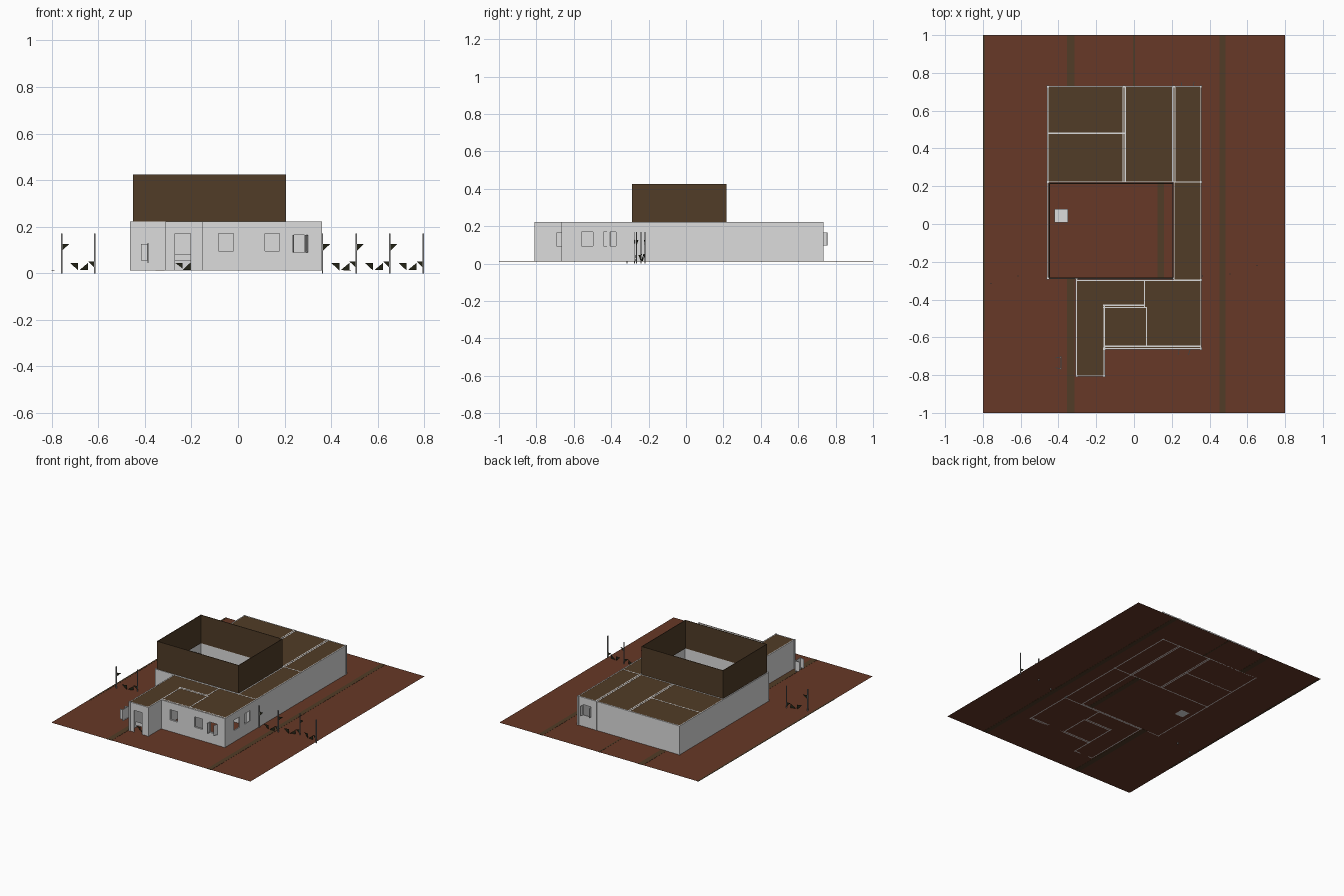
import bpy, bmesh, math
from mathutils import Matrix, Vector

if "Cube" in bpy.data.objects:
    bpy.data.objects.remove(bpy.data.objects["Cube"])

G, TOP, T = 0.012, 0.222, 0.007      # ground level, wall top, wall thickness


def material(name, rgb):
    m = bpy.data.materials.new(name)
    m.diffuse_color = (*rgb, 1)
    m.use_nodes = True
    m.node_tree.nodes["Principled BSDF"].inputs["Base Color"].default_value = m.diffuse_color
    return m


EARTH = material("red_earth", (0.135, 0.040, 0.020))
BROWN = material("dark_brown", (0.082, 0.045, 0.020))
WHITE = material("pale_plaster", (0.72, 0.72, 0.72))
BLACK = material("dark_scrap", (0.018, 0.018, 0.008))
STEEL = material("grey_post", (0.30, 0.30, 0.30))


def make(name, bm, mat):
    me = bpy.data.meshes.new(name)
    bm.to_mesh(me)
    bm.free()
    me.materials.append(mat)
    ob = bpy.data.objects.new(name, me)
    bpy.context.collection.objects.link(ob)
    return ob


def add_box(bm, x0, x1, y0, y1, z0, z1):
    m = Matrix.Translation(((x0 + x1) / 2, (y0 + y1) / 2, (z0 + z1) / 2))
    m = m @ Matrix.Diagonal((x1 - x0, y1 - y0, z1 - z0, 1))
    bmesh.ops.create_cube(bm, size=1, matrix=m)


def box(name, mat, *dims):
    bm = bmesh.new()
    add_box(bm, *dims)
    return make(name, bm, mat)


def wall(name, axis, at, a, b, holes=()):
    """Straight wall along an axis; holes are (start, end, bottom, top)."""
    bm = bmesh.new()

    def piece(u0, u1, z0, z1):
        if u1 - u0 < 1e-4 or z1 - z0 < 1e-4:
            return
        if axis == 'x':
            add_box(bm, u0, u1, at - T / 2, at + T / 2, z0, z1)
        else:
            add_box(bm, at - T / 2, at + T / 2, u0, u1, z0, z1)
    u = a
    for h0, h1, z0, z1 in sorted(holes):
        piece(u, h0, G, TOP)
        piece(h0, h1, G, z0)
        piece(h0, h1, z1, TOP)
        u = h1
    piece(u, b, G, TOP)
    return make(name, bm, WHITE)


def leaf(name, x, y, angle, w, z0, z1):
    """Thin framed window leaf hinged at x, y."""
    bm = bmesh.new()
    e = 0.006
    add_box(bm, 0, e, -.002, .002, z0, z1)
    add_box(bm, w - e, w, -.002, .002, z0, z1)
    add_box(bm, e, w - e, -.002, .002, z0, z0 + e)
    add_box(bm, e, w - e, -.002, .002, z1 - e, z1)
    add_box(bm, e, w - e, -.001, .001, z0 + e, z1 - e)
    bm.transform(Matrix.Translation((x, y, 0)) @ Matrix.Rotation(math.radians(angle), 4, 'Z'))
    return make(name, bm, WHITE)


# ground sheet with worn brown strips
bm = bmesh.new()
bm.faces.new([bm.verts.new(p) for p in ((-.8, -1, G), (.8, -1, G), (.8, 1, G), (-.8, 1, G))])
make("ground_sheet", bm, EARTH)
for i, (x0, x1, y0, y1) in enumerate([(-.355, -.315, -1, -.285), (-.355, -.315, .73, 1),
                                      (.452, .485, -1, 1), (-.8, -.788, -.57, 1),
                                      (-.004, .006, .73, 1), (.125, .16, -.285, .22)]):
    box(f"ground_strip_{i}", BROWN, x0, x1, y0, y1, G - .001, G + .001)

# outer walls
WZ = (.095, .17)
wall("back_wall", 'x', .728, -.46, .357, [(.25, .315, *WZ)])
wall("left_wall", 'y', -.457, -.29, .728)
wall("right_wall", 'y', .355, -.66, .728, [(-.56, -.497, *WZ), (-.44, -.375, *WZ)])
wall("front_wall", 'x', -.660, -.155, .357,
     [(-.083, -.02, *WZ), (.115, .178, *WZ), (.235, .30, .09, .165)])
wall("courtyard_front_wall", 'x', -.288, -.46, .21)
wall("entry_front_wall", 'x', -.805, -.308, -.152, [(-.27, -.205, G, .17)])
wall("entry_left_wall", 'y', -.305, -.805, -.295)
wall("entry_right_wall", 'y', -.157, -.805, -.43)

# inner walls
wall("front_room_inner_lining", 'x', -.648, -.155, .355,
     [(-.083, -.02, *WZ), (.115, .178, *WZ), (.235, .30, .09, .165)])
wall("corridor_front_wall", 'x', -.298, -.305, .355)
wall("passage_wall_outer", 'x', -.430, -.165, .055)
wall("passage_wall_inner", 'x', -.442, -.165, .065)
wall("passage_end_wall", 'y', .056, -.44, -.298)
wall("front_room_divider", 'y', .066, -.645, -.44)
wall("corridor_left_wall", 'y', .212, -.298, .22)
wall("courtyard_back_wall", 'x', .222, -.46, .355)
wall("back_room_divider_x", 'x', .48, -.457, -.05)
for i, x in enumerate((-.058, -.046, .205, .217)):
    wall(f"back_room_divider_{i}", 'y', x, .222, .728)

# slim posts at the wall joints
bm = bmesh.new()
for x, y in [(-.457, .728), (.355, .728), (-.457, .222), (.355, .222), (-.457, -.288),
             (.355, -.296), (.355, -.66), (-.157, -.66), (-.305, -.805), (-.157, -.805),
             (-.305, -.296), (-.052, .728), (.211, .728)]:
    add_box(bm, x - .006, x + .006, y - .006, y + .006, G, TOP + .001)
make("joint_posts", bm, WHITE)

# flat roofs just under the wall tops
RZ = (TOP - .002, TOP - .0008)
for name, dims in {"back_roof": (-.455, .353, .222, .726),
                   "corridor_roof": (.212, .353, -.298, .222),
                   "front_roof": (-.157, .353, -.658, -.298),
                   "entry_roof": (-.303, -.157, -.803, -.298)}.items():
    box(name, BROWN, *dims, *RZ)

# open brown parapet above the courtyard
bm = bmesh.new()
X0, X1, Y0, Y1, Z0, Z1, t = -.45, .207, -.288, .217, TOP - .002, .425, .004
for d in ((X0, X1, Y0, Y0 + t), (X0, X1, Y1 - t, Y1),
          (X0, X0 + t, Y0 + t, Y1 - t), (X1 - t, X1, Y0 + t, Y1 - t)):
    add_box(bm, *d, Z0, Z1)
make("courtyard_parapet", bm, BROWN)
box("courtyard_pillar", WHITE, -.42, -.35, .008, .08, G, TOP)

# open window leaves
leaf("front_leaf_left", .238, -.664, -95, .026, .09, .165)
leaf("front_leaf_right", .298, -.664, -110, .03, .09, .165)
leaf("back_leaf_left", .252, .732, 95, .02, .097, .167)
leaf("back_leaf_right", .313, .732, 75, .024, .097, .167)
leaf("side_leaf", .35, -.405, -95, .035, *WZ)

# loose window frame standing beside the entry
leaf("loose_frame_a", -.387, -.768, 90, .066, .045, .13)
leaf("loose_frame_b", -.387, -.768, 165, .03, .055, .125)
leaf("loose_frame_c", -.387, -.704, 190, .03, .055, .125)

# low rail in the entry doorway
box("doorway_rail", WHITE, -.27, -.205, -.79, -.787, .055, .082)


def scraps(name, a, b, tris):
    """Dark triangular scraps in a vertical panel from a to b."""
    a, b = Vector((*a, 0)), Vector((*b, 0))
    bm = bmesh.new()
    for tri in tris:
        pts = [a.lerp(b, u) + Vector((0, 0, z)) for u, z in tri]
        bm.faces.new([bm.verts.new(p) for p in pts])
    return make(name, bm, BLACK)


PANEL = [((0, .125), (.22, .125), (0, .095)),
         ((.25, .045), (.50, .045), (.50, .012)),
         ((.55, .015), (.80, .015), (.80, .045)),
         ((.80, .05), (1, .05), (1, .022))]
scraps("doorway_scraps", (-.27, -.78), (-.205, -.78),
       [((0, .045), (.5, .045), (.5, .02)), ((.5, .014), (1, .014), (1, .045))])

# broken fence: posts and scraps of panel
fences = [[(-.757, -.315), (-.615, -.275)],
          [(.363, -.275), (.508, -.265), (.652, -.22), (.796, -.24)]]
for f, line in enumerate(fences):
    for i, (x, y) in enumerate(line):
        box(f"fence_post_{f}_{i}", STEEL, x - .003, x + .003, y - .003, y + .003, 0, .17)
    for i in range(len(line) - 1):
        scraps(f"fence_scraps_{f}_{i}", line[i], line[i + 1], PANEL)
